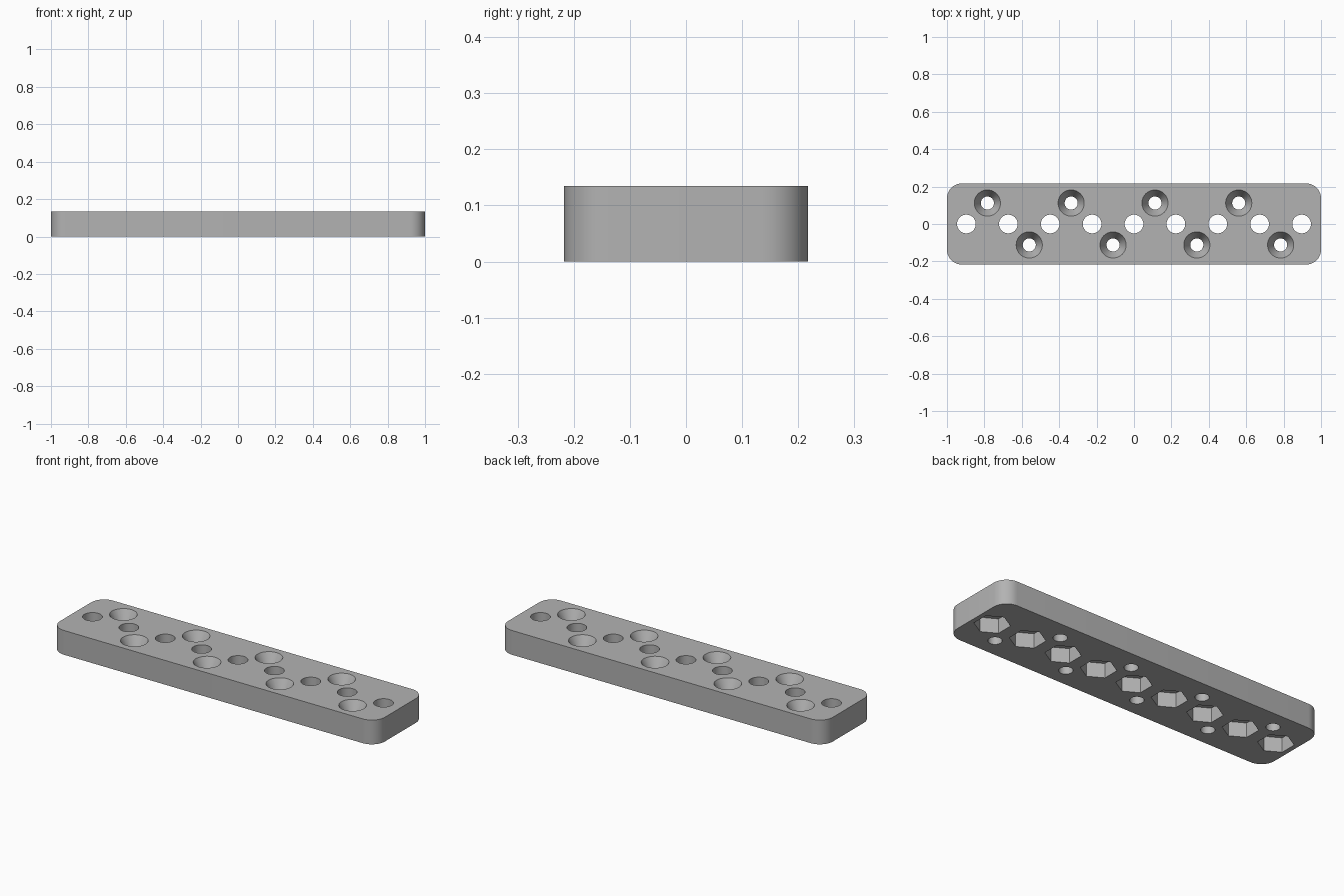
import bpy, bmesh, math
from math import sin, cos, pi

if "Cube" in bpy.data.objects:
    bpy.data.objects.remove(bpy.data.objects["Cube"], do_unlink=True)

HALF_X, HALF_Y, HEIGHT, CORNER = 1.0, 0.217, 0.135, 0.08
PITCH = 0.224
OVER = 0.02  # how far cutters reach past the plate

grey = bpy.data.materials.new("plain_grey")
grey.use_nodes = True
grey.diffuse_color = (0.45, 0.45, 0.45, 1)
grey.node_tree.nodes["Principled BSDF"].inputs["Base Color"].default_value = (0.45, 0.45, 0.45, 1)


def loft(bm, low, high):
    """Closed solid between two matching rings of points."""
    a = [bm.verts.new(p) for p in low]
    b = [bm.verts.new(p) for p in high]
    n = len(a)
    bm.faces.new(a[::-1])
    bm.faces.new(b)
    for i in range(n):
        j = (i + 1) % n
        bm.faces.new((a[i], a[j], b[j], b[i]))


def ring(x, y, z, r, n):
    return [(x + r * cos(pi / 2 + 2 * pi * i / n),
             y + r * sin(pi / 2 + 2 * pi * i / n), z) for i in range(n)]


def make_object(name, bm):
    mesh = bpy.data.meshes.new(name)
    bm.normal_update()
    bm.to_mesh(mesh)
    bm.free()
    mesh.materials.append(grey)
    obj = bpy.data.objects.new(name, mesh)
    bpy.context.collection.objects.link(obj)
    return obj


def cut(target, name, centres, z0, r0, z1, r1, sides):
    """Subtract one tapered prism at each centre."""
    bm = bmesh.new()
    for x, y in centres:
        loft(bm, ring(x, y, z0, r0, sides), ring(x, y, z1, r1, sides))
    cutter = make_object(name, bm)
    cutter.hide_render = True
    mod = target.modifiers.new(name, 'BOOLEAN')
    mod.operation = 'DIFFERENCE'
    mod.solver = 'EXACT'
    mod.object = cutter
    bpy.context.view_layer.objects.active = target
    bpy.ops.object.modifier_apply(modifier=name)
    bpy.data.objects.remove(cutter, do_unlink=True)


# Plate with rounded upright corners
outline = []
for k, (sx, sy) in enumerate([(1, 1), (-1, 1), (-1, -1), (1, -1)]):
    for i in range(11):
        a = pi / 2 * (k + i / 10)
        outline.append((sx * (HALF_X - CORNER) + CORNER * cos(a),
                        sy * (HALF_Y - CORNER) + CORNER * sin(a)))
bm = bmesh.new()
loft(bm, [(x, y, 0) for x, y in outline], [(x, y, HEIGHT) for x, y in outline])
plate = make_object("mounting_plate", bm)

# Hole layout: a centre row, and two staggered rows of screw holes
centre_row = [(i * PITCH, 0) for i in range(-4, 5)]
screw_rows = [((i - 3.5) * PITCH, PITCH / 2 * (1 if i % 2 == 0 else -1)) for i in range(8)]

# Bolt holes with hexagonal nut pockets underneath
cut(plate, "bolt_holes", centre_row, -OVER, 0.05, HEIGHT + OVER, 0.05, 40)
cut(plate, "nut_pockets", centre_row, -OVER, 0.09, 0.08, 0.09, 6)

# Screw holes with countersinks on top
SHAFT, HEAD, SINK = 0.035, 0.07, 0.065
slope = (HEAD - SHAFT) / SINK
cut(plate, "screw_holes", screw_rows, -OVER, SHAFT, HEIGHT + OVER, SHAFT, 40)
cut(plate, "countersinks", screw_rows, HEIGHT - SINK, SHAFT + 0.0002,
    HEIGHT + OVER, HEAD + slope * OVER, 40)

# Smooth the round walls, keep the rims crisp
bpy.ops.object.select_all(action='DESELECT')
plate.select_set(True)
bpy.context.view_layer.objects.active = plate
bpy.ops.object.shade_smooth_by_angle(angle=math.radians(20))
